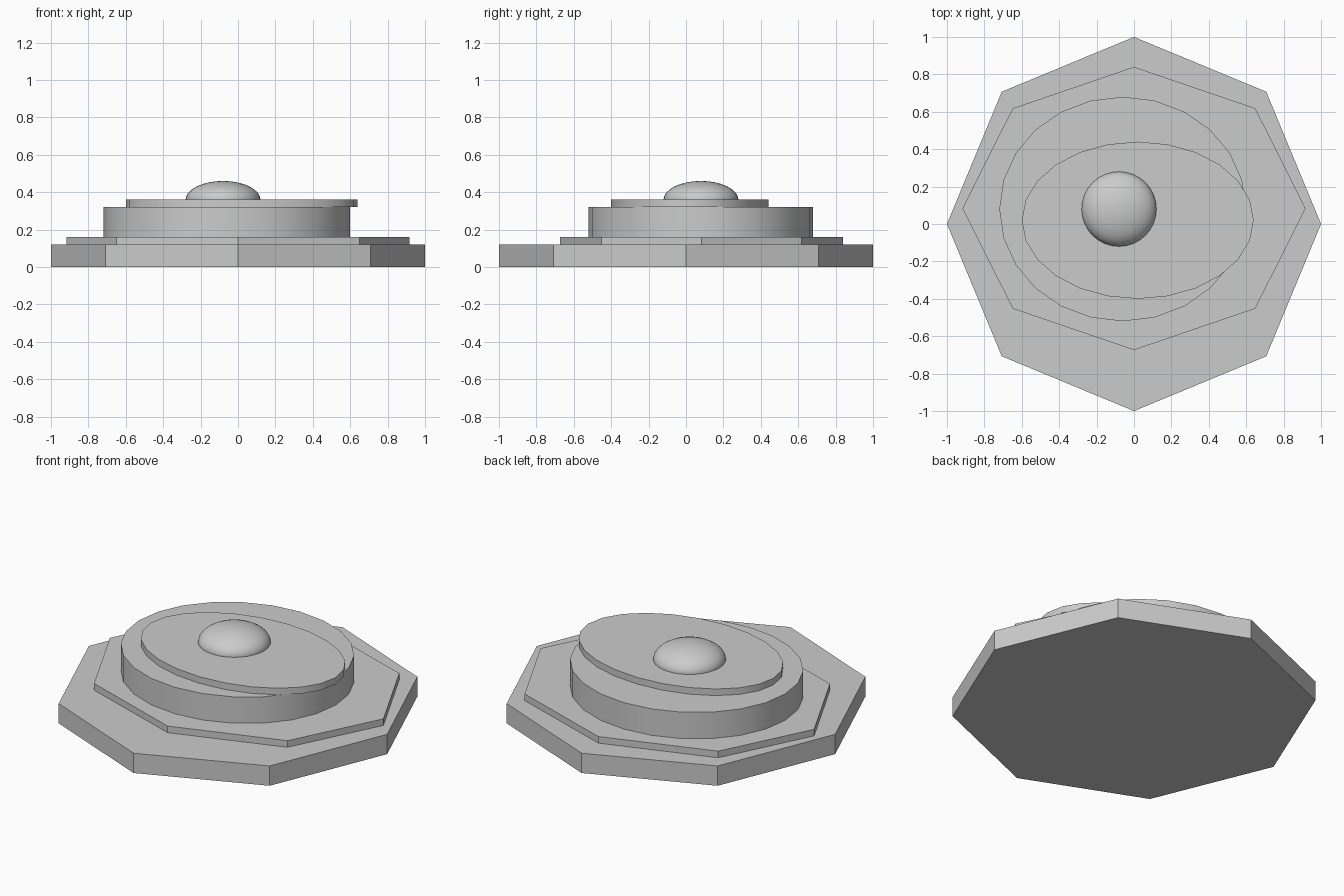
import bpy
import math

cube = bpy.data.objects.get("Cube")
if cube:
    bpy.data.objects.remove(cube, do_unlink=True)

# One neutral grey for every part
GREY = (0.6, 0.6, 0.6, 1.0)
grey = bpy.data.materials.new("plain grey")
grey.use_nodes = True
grey.diffuse_color = GREY
grey.node_tree.nodes["Principled BSDF"].inputs["Base Color"].default_value = GREY


def finish(name, scale):
    """Name, scale, colour and shade the active part."""
    part = bpy.context.object
    part.name = name
    part.scale = scale
    bpy.ops.object.transform_apply(location=False, rotation=False, scale=True)
    part.data.materials.append(grey)
    bpy.ops.object.shade_smooth_by_angle(angle=math.radians(30))
    return part


def slab(name, sides, centre, radii, bottom, top):
    """Upright elliptical prism between two heights."""
    bpy.ops.mesh.primitive_cylinder_add(
        vertices=sides, radius=1, depth=1,
        location=(*centre, (bottom + top) / 2))
    return finish(name, (*radii, top - bottom))


# Stacked tiers, from the ground up
slab("octagonal_base", 8, (0, 0), (1, 1), 0, 0.12)
slab("octagonal_step", 8, (0, 0.083), (0.917, 0.757), 0.12, 0.16)
slab("oval_drum", 24, (-0.06, 0.08), (0.66, 0.6), 0.16, 0.32)
slab("oval_plate", 24, (0.02, 0.02), (0.62, 0.42), 0.32, 0.36)

# Flattened dome, half sunk into the plate
bpy.ops.mesh.primitive_uv_sphere_add(
    segments=32, ring_count=16, radius=1, location=(-0.08, 0.08, 0.36))
finish("dome", (0.2, 0.2, 0.1))
